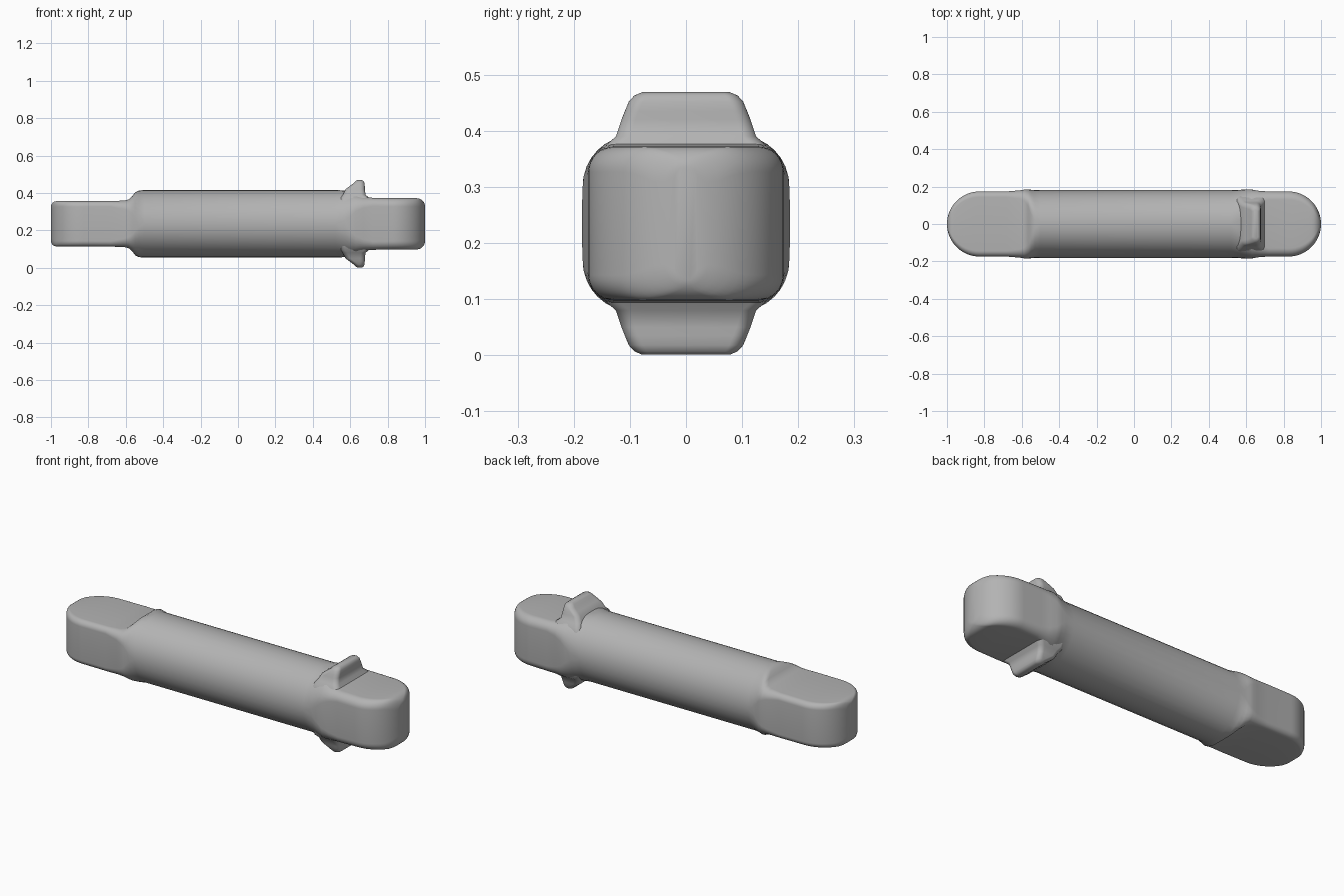
import bpy, bmesh, math
from mathutils import Vector

if "Cube" in bpy.data.objects:
    bpy.data.objects.remove(bpy.data.objects["Cube"], do_unlink=True)

MID = 0.235       # height of the long axis
STEPS = 8         # segments per rounded corner

grey = bpy.data.materials.new("plain_grey")
grey.use_nodes = True
grey.diffuse_color = (0.45, 0.45, 0.45, 1)
grey.node_tree.nodes["Principled BSDF"].inputs["Base Color"].default_value = (0.45, 0.45, 0.45, 1)


def rounded_ring(a, b, r):
    """Outline of a rounded rectangle with half sizes a, b and corner radius r."""
    r = min(r, a, b)
    points = []
    for corner, (sa, sb) in enumerate(((1, 1), (-1, 1), (-1, -1), (1, -1))):
        for i in range(STEPS + 1):
            t = (corner + i / STEPS) * math.pi / 2
            points.append((sa * (a - r) + r * math.cos(t), sb * (b - r) + r * math.sin(t)))
    return points


def loft(name, rings):
    """Skin a row of matching rings and cap both ends."""
    bm = bmesh.new()
    rows = [[bm.verts.new(p) for p in ring] for ring in rings]
    n = len(rows[0])
    for lower, upper in zip(rows, rows[1:]):
        for i in range(n):
            j = (i + 1) % n
            bm.faces.new((lower[i], lower[j], upper[j], upper[i]))
    bm.faces.new(rows[0][::-1])
    bm.faces.new(rows[-1])
    bmesh.ops.remove_doubles(bm, verts=bm.verts, dist=0.0002)
    bmesh.ops.recalc_face_normals(bm, faces=bm.faces)
    mesh = bpy.data.meshes.new(name)
    bm.to_mesh(mesh)
    bm.free()
    mesh.materials.append(grey)
    obj = bpy.data.objects.new(name, mesh)
    bpy.context.collection.objects.link(obj)
    bpy.ops.object.select_all(action='DESELECT')
    obj.select_set(True)
    bpy.context.view_layer.objects.active = obj
    bpy.ops.object.shade_smooth_by_angle(angle=math.radians(50))
    return obj


def round_tip(side, half_width, half_height, edge):
    """Sections of a flat end with a semicircular plan, from the tip inward."""
    sections = []
    for i in range(1, 15):
        t = i / 14 * math.pi / 2
        inset = half_width * (1 - math.cos(t))
        k = max(0, edge - inset)
        height = half_height - edge + math.sqrt(edge * edge - k * k)
        sections.append((side * (1 - inset), half_width * math.sin(t), height, edge))
    return sections


# Body: flat rounded ends blending into a round barrel (x, half width, half height, corner)
left_end = round_tip(-1, 0.174, 0.121, 0.03)
right_end = round_tip(1, 0.174, 0.137, 0.045)
barrel = [
    (-0.68, 0.174, 0.122, 0.03), (-0.61, 0.180, 0.124, 0.045),
    (-0.585, 0.184, 0.130, 0.06), (-0.565, 0.184, 0.148, 0.09),
    (-0.55, 0.183, 0.168, 0.13), (-0.53, 0.182, 0.178, 0.16),
    (-0.50, 0.181, 0.181, 0.181), (0.52, 0.181, 0.181, 0.181),
    (0.57, 0.183, 0.178, 0.16), (0.60, 0.185, 0.170, 0.13),
    (0.63, 0.184, 0.157, 0.09), (0.67, 0.177, 0.144, 0.06),
    (0.72, 0.174, 0.139, 0.045),
]
sections = left_end + barrel + right_end[::-1]
loft("body", [[(x, y, MID + z) for y, z in rounded_ring(w, h, r)] for x, w, h, r in sections])

# Stop tabs above and below (distance from axis, x start, x end, half width)
tab = [
    (0.10, 0.54, 0.71, 0.150), (0.140, 0.55, 0.70, 0.142), (0.155, 0.56, 0.682, 0.125),
    (0.185, 0.575, 0.678, 0.115), (0.200, 0.595, 0.678, 0.109), (0.217, 0.618, 0.676, 0.102),
    (0.228, 0.628, 0.672, 0.092), (0.234, 0.638, 0.662, 0.078),
]
for name, side in (("upper_tab", 1), ("lower_tab", -1)):
    loft(name, [[((x0 + x1) / 2 + x, y, MID + side * d)
                 for x, y in rounded_ring((x1 - x0) / 2, w, 0.025)] for d, x0, x1, w in tab])
